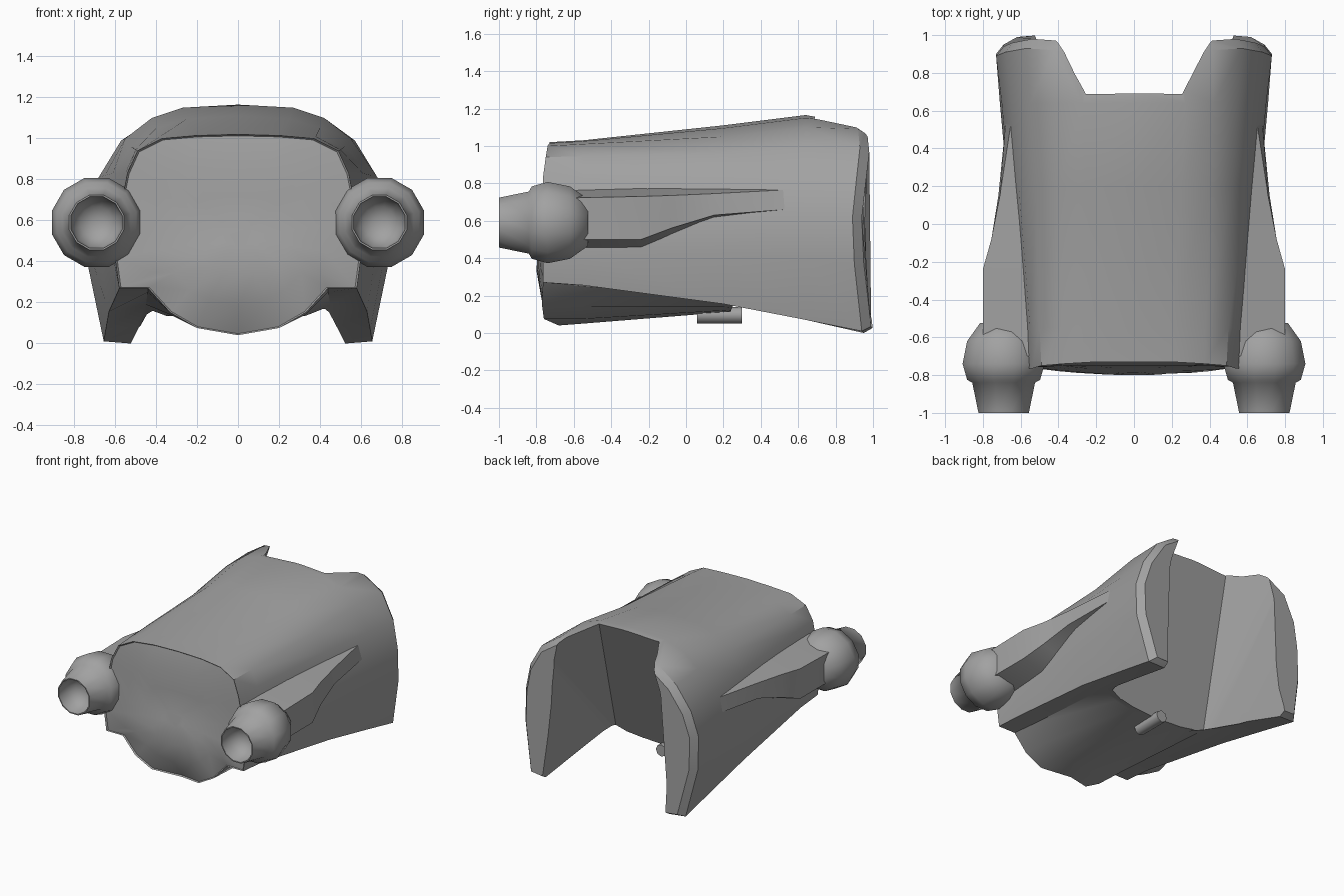
import bpy, bmesh, math
from mathutils import Vector

if "Cube" in bpy.data.objects:
    bpy.data.objects.remove(bpy.data.objects["Cube"])

grey = bpy.data.materials.new("dark_grey")
grey.diffuse_color = (.36, .36, .36, 1)
grey.use_nodes = True
grey.node_tree.nodes["Principled BSDF"].inputs["Base Color"].default_value = grey.diffuse_color


def finish(bm, name, angle=30):
    bmesh.ops.recalc_face_normals(bm, faces=bm.faces)
    me = bpy.data.meshes.new(name)
    bm.to_mesh(me)
    bm.free()
    me.materials.append(grey)
    ob = bpy.data.objects.new(name, me)
    bpy.context.collection.objects.link(ob)
    smooth(ob, angle)
    return ob


def smooth(ob, angle=30):
    bpy.ops.object.select_all(action='DESELECT')
    ob.select_set(True)
    bpy.context.view_layer.objects.active = ob
    bpy.ops.object.shade_smooth_by_angle(angle=math.radians(angle))


def loft(bm, rings, caps=(True, True)):
    loops = [[bm.verts.new(p) for p in r] for r in rings]
    n = len(loops[0])
    for a, b in zip(loops, loops[1:]):
        for i in range(n):
            j = (i + 1) % n
            bm.faces.new((a[i], a[j], b[j], b[i]))
    if caps[0]:
        bm.faces.new(loops[0])
    if caps[1]:
        bm.faces.new(loops[-1])
    return loops


def ring(half, ys):
    """Full section from a right half running top centre to bottom centre."""
    pts = [Vector((x, y, z)) for (x, z), y in zip(half, ys)]
    return pts + [Vector((-p.x, p.y, p.z)) for p in pts[-2:0:-1]]


# Hull sections, front to rear
front = ring([(0, 1.02), (.2, 1.015), (.37, 1.0), (.49, .94), (.54, .83), (.585, .6),
              (.6, .42), (.58, .27), (.44, .27), (.33, .15), (.2, .075), (0, .04)],
             [-.73, -.73, -.74, -.75] + [-.765] * 5 + [-.77, -.76, -.68])
chin = ring([(0, 1.03), (.2, 1.025), (.38, 1.01), (.5, .945), (.55, .83), (.595, .6),
             (.61, .42), (.585, .255), (.44, .25), (.33, .14), (.2, .075), (0, .05)], [-.55] * 12)
middle = ring([(0, 1.11), (.25, 1.095), (.4, 1.05), (.52, .96), (.61, .83), (.66, .62),
               (.67, .42), (.63, .155), (.45, .19), (.33, .14), (.2, .12), (0, .11)], [.2] * 12)
crest = ring([(0, 1.165), (.27, 1.15), (.42, 1.1), (.55, 1.0), (.65, .82), (.7, .62),
              (.71, .4), (.645, .07), (.5, .08), (.33, .09), (.2, .1), (0, .1)], [.64] * 12)
rear = ring([(0, 1.12), (.25, 1.12), (.42, 1.09), (.57, .99), (.68, .81), (.73, .62),
             (.73, .37), (.655, .01), (.53, 0), (.33, .02), (.2, .02), (0, .02)],
            [.93, .94, .97, .98, .96, .94, .95, .99, 1, .97, .97, .97])
# Rounded-off rear rim
shoulder = [Vector((p.x, p.y - .05, p.z)) for p in rear]
rim = [Vector((p.x * .945, p.y, .5 + (p.z - .5) * .95)) for p in rear]


# Nose face: thin rim, then a gently swollen panel
def inset(k):
    pts = []
    for p in front:
        x, z = p.x * k, .52 + (p.z - .52) * k
        swell = math.exp(-((z - .36) / .2) ** 2) * (1 - (x / .62) ** 2)
        pts.append(Vector((x, -.75 - .05 * swell, z)))
    return pts


lip = [Vector((p.x * .985, p.y + .01, .52 + (p.z - .52) * .985)) for p in front]
bm = bmesh.new()
loft(bm, [inset(.12), inset(.4), inset(.7), lip, front, chin, middle, crest, shoulder, rim])
hull = finish(bm, "hull_shell")

# Rear bay, cut with a wedge that also notches the roof
bm = bmesh.new()
for s in (-1, 1):
    for p in ((.42, .24, .12), (.44, .16, -.1), (.23, .755, 1.3),
              (.57, 1.3, -.1), (.47, 1.3, 1.3)):
        bm.verts.new((s * p[0], p[1], p[2]))
bmesh.ops.convex_hull(bm, input=bm.verts)
cutter = finish(bm, "bay_cutter")
cutter.hide_render = True
mod = hull.modifiers.new("bay", 'BOOLEAN')
mod.operation = 'DIFFERENCE'
mod.solver = 'EXACT'
mod.object = cutter
bpy.context.view_layer.objects.active = hull
bpy.ops.object.modifier_apply(modifier=mod.name)
bpy.data.objects.remove(cutter)
smooth(hull, 48)

# Side fairings: y, outer x at top/bottom, inner x, top inner/outer z, bottom outer/inner z
stations = [(-.7, .8, .8, .5, .77, .72, .5, .44), (-.24, .8, .8, .55, .78, .73, .5, .44),
            (-.08, .755, .755, .57, .78, .735, .56, .51),
            (.15, .71, .718, .6, .775, .745, .63, .61),
            (.53, .652, .68, .62, .77, .765, .66, .655)]
# Thruster profile: radius, y
profile = [(.13, -.525), (.2, -.62), (.225, -.74), (.2, -.825), (.172, -.84),
           (.138, -1), (.13, -1), (.12, -.92), (.08, -.87), (.03, -.85)]
SEG = 12
for s, side in ((1, "right"), (-1, "left")):
    bm = bmesh.new()
    loft(bm, [[(s * xi, y, a), (s * xt, y, b), (s * xb, y, c), (s * xi, y, d)]
              for y, xt, xb, xi, a, b, c, d in stations])
    finish(bm, side + "_fairing", 30)

    bm = bmesh.new()
    loft(bm, [[(s * .69 + r * math.cos(2 * math.pi * (i + .5) / SEG), y,
                .59 + r * math.sin(2 * math.pi * (i + .5) / SEG)) for i in range(SEG)]
              for r, y in profile])
    finish(bm, side + "_ball_thruster", 62)

# Small peg under the belly
bm = bmesh.new()
loft(bm, [[(.045 * math.cos(math.pi * i / 4), y, .095 + .045 * math.sin(math.pi * i / 4))
           for i in range(8)] for y in (.06, .3)])
finish(bm, "belly_peg", 50)
